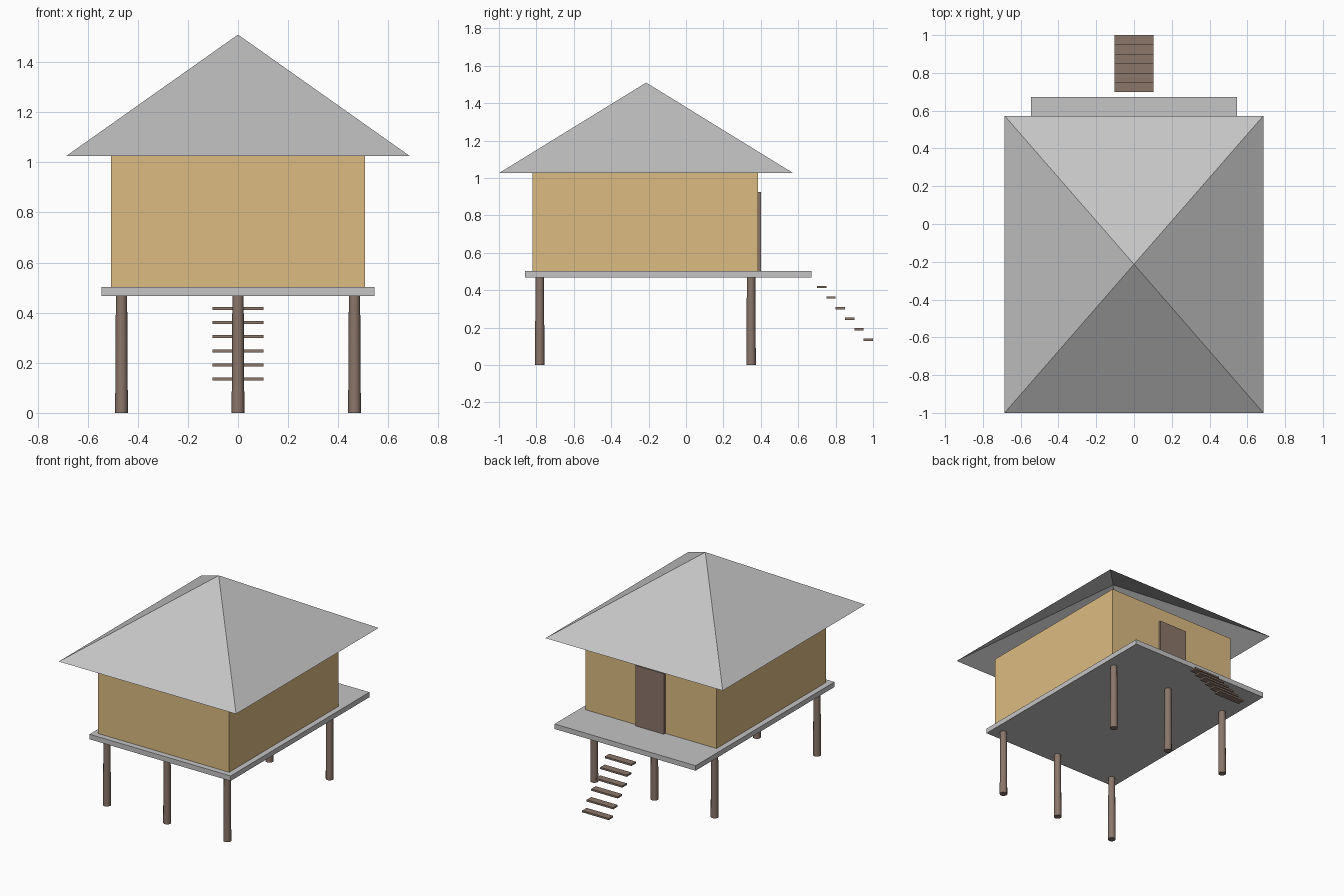
import bpy, bmesh, math
from mathutils import Matrix

if "Cube" in bpy.data.objects:
    bpy.data.objects.remove(bpy.data.objects["Cube"])


def material(name, rgb):
    m = bpy.data.materials.new(name)
    m.diffuse_color = (*rgb, 1)
    m.use_nodes = True
    m.node_tree.nodes["Principled BSDF"].inputs["Base Color"].default_value = m.diffuse_color
    return m


GREY = material("light grey", (0.555, 0.555, 0.555))
TAN = material("tan wall", (0.72, 0.50, 0.226))
BROWN = material("dark wood", (0.26, 0.182, 0.143))


def finish(name, bm, mat):
    mesh = bpy.data.meshes.new(name)
    bm.to_mesh(mesh)
    bm.free()
    mesh.materials.append(mat)
    ob = bpy.data.objects.new(name, mesh)
    bpy.context.collection.objects.link(ob)
    return ob


def box(name, x, y, z, mat):
    """Box symmetric in x (half width x), spanning the y and z ranges."""
    bm = bmesh.new()
    size = Matrix.Diagonal((2 * x, y[1] - y[0], z[1] - z[0], 1))
    place = Matrix.Translation((0, sum(y) / 2, sum(z) / 2))
    bmesh.ops.create_cube(bm, size=1, matrix=place @ size)
    return finish(name, bm, mat)


# Deck, room and door
box("deck", 0.545, (-0.86, 0.672), (0.467, 0.502), GREY)
box("walls", 0.506, (-0.82, 0.385), (0.502, 1.026), TAN)
box("door", 0.11, (0.385, 0.402), (0.502, 0.925), BROWN)

# Pyramid roof, open underneath
bm = bmesh.new()
apex = bm.verts.new((0, -0.213, 1.51))
eaves = [bm.verts.new((x, y, 1.026)) for x, y in
         ((-0.685, -1), (0.685, -1), (0.685, 0.573), (-0.685, 0.573))]
for i in range(4):
    bm.faces.new((eaves[i], eaves[(i + 1) % 4], apex))
finish("roof", bm, GREY)

# Six slightly tapered stilts
for row, y in (("front", -0.782), ("back", 0.348)):
    for side, x in (("left", -0.465), ("middle", 0), ("right", 0.465)):
        bm = bmesh.new()
        bmesh.ops.create_cone(bm, cap_ends=True, segments=12, radius1=0.0255,
                              radius2=0.0225, depth=0.467,
                              matrix=Matrix.Translation((x, y, 0.2335)))
        for f in bm.faces:
            f.smooth = len(f.verts) == 4
        for e in bm.edges:
            e.smooth = all(len(f.verts) == 4 for f in e.link_faces)
        finish(f"{row}_{side}_stilt", bm, BROWN)

# Floating stair treads going down from the deck
for i in range(6):
    y, z = 0.70 + 0.05 * i, 0.417 - 0.0565 * i
    box(f"stair_tread_{i + 1}", 0.1025, (y, y + 0.05), (z - 0.006, z + 0.006), BROWN)
